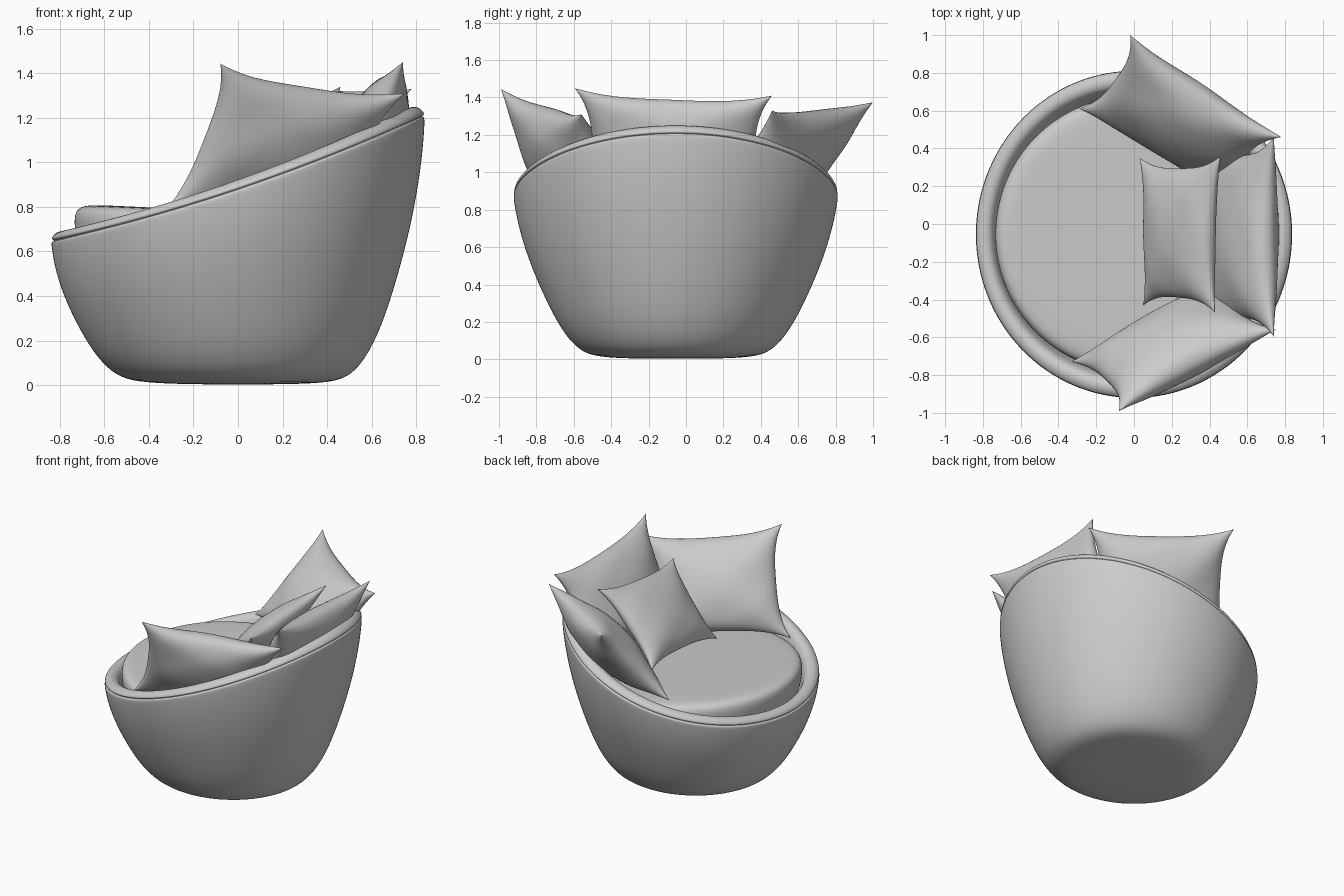
import bpy, bmesh, math
from mathutils import Vector

if "Cube" in bpy.data.objects:
    bpy.data.objects.remove(bpy.data.objects["Cube"])

CY = -0.055  # centre of the round body in y


def finish(bm, name, levels=0):
    bmesh.ops.remove_doubles(bm, verts=bm.verts, dist=1e-5)
    bmesh.ops.recalc_face_normals(bm, faces=bm.faces)
    me = bpy.data.meshes.new(name)
    bm.to_mesh(me)
    bm.free()
    for p in me.polygons:
        p.use_smooth = True
    ob = bpy.data.objects.new(name, me)
    bpy.context.collection.objects.link(ob)
    if levels:
        m = ob.modifiers.new("smooth", 'SUBSURF')
        m.levels = m.render_levels = levels
    return ob


def lathe(name, profile, place, seg=56):
    """Spin a profile; place() maps each profile point and angle to space."""
    bm = bmesh.new()
    rings = [[bm.verts.new(place(p, 2 * math.pi * i / seg)) for i in range(seg)]
             for p in profile]
    for a, b in zip(rings, rings[1:]):
        for i in range(seg):
            j = (i + 1) % seg
            bm.faces.new((a[i], a[j], b[j], b[i]))
    return finish(bm, name, 2)


# Tub shell: (radius, fraction of rim height, height offset), rim slopes up to +x
def shell_point(p, ang):
    r, t, dz = p
    x = r * math.cos(ang)
    xr = 0.835 * math.cos(ang)
    rim = 0.88 + 0.335 * xr + 0.07 * xr * xr
    return (x, CY + r * math.sin(ang) * (0.96 + 0.075 * t), t * rim + dz)


shell = [(0, 0, 0.003), (0.25, 0, 0.004), (0.42, 0, 0.012), (0.50, 0.025, 0.01),
         (0.555, 0.08, 0), (0.6, 0.14, 0), (0.645, 0.22, 0), (0.695, 0.34, 0),
         (0.75, 0.5, 0), (0.797, 0.67, 0), (0.828, 0.84, 0), (0.839, 0.96, 0),
         (0.839, 1, -0.012), (0.836, 1, -0.004), (0.824, 1, -0.001),
         (0.836, 1, 0.003), (0.838, 1, 0.014), (0.822, 1, 0.034),
         (0.79, 1, 0.046), (0.757, 1, 0.034), (0.738, 1, 0.0),
         (0.73, 0.95, 0), (0.715, 0.82, 0), (0.69, 0, 0.5), (0.66, 0, 0.48),
         (0, 0, 0.48)]
lathe("tub_shell", shell, shell_point)


# Round seat cushion, tilted slightly to the back
def seat_point(p, ang):
    r, z = p
    x = r * math.cos(ang)
    return (x, CY + r * math.sin(ang), z - 0.05 * (x + 0.68))


seat = [(0, 0.52), (0.62, 0.52), (0.7, 0.56), (0.73, 0.66), (0.738, 0.74),
        (0.728, 0.785), (0.69, 0.808), (0.6, 0.812), (0.3, 0.812), (0, 0.812)]
lathe("seat_cushion", seat, seat_point)


# Throw pillow spanned by four corner tips, with drawn-in edges and puckers
def pillow(name, tl, tr, bl, br, thick, pull=0.15, n=36):
    tl, tr, bl, br = map(Vector, (tl, tr, bl, br))
    normal = (tr - tl).cross(bl - tl).normalized()
    bm = bmesh.new()
    for side in (1, -1):
        grid = bmesh.ops.create_grid(bm, x_segments=n, y_segments=n, size=1)
        for v in grid["verts"]:
            u = math.sin(v.co.x * math.pi / 2)
            w = math.sin(v.co.y * math.pi / 2)
            dome = max(0.0, (1 - u * u) * (1 - w * w))
            h = thick * dome ** 0.5 if dome > 1e-9 else 0.0
            # folds fading away from the seams
            h *= 1 + 0.1 * (1 - dome) * math.sin(5 * u + 2 * side) * math.cos(6 * w)
            a = u * (1 - pull * (1 - abs(w) ** 3)) * 0.5 + 0.5
            b = w * (1 - pull * (1 - abs(u) ** 3)) * 0.5 + 0.5
            v.co = bl.lerp(br, a).lerp(tl.lerp(tr, a), b) + normal * h * side
    return finish(bm, name)


pillow("back_pillow", (0.74, -0.595, 1.45), (0.74, 0.46, 1.41),
       (0.42, -0.55, 0.78), (0.42, 0.42, 0.75), 0.14)
pillow("front_side_pillow", (-0.08, -0.99, 1.445), (0.75, -0.56, 1.31),
       (-0.33, -0.73, 0.78), (0.46, -0.28, 0.72), 0.15)
pillow("rear_side_pillow", (-0.02, 1.0, 1.375), (0.78, 0.46, 1.33),
       (-0.29, 0.61, 0.83), (0.48, 0.15, 0.74), 0.15)
pillow("small_pillow", (0.43, -0.47, 1.26), (0.46, 0.36, 1.34),
       (0.05, -0.43, 0.79), (0.03, 0.35, 0.86), 0.11)
